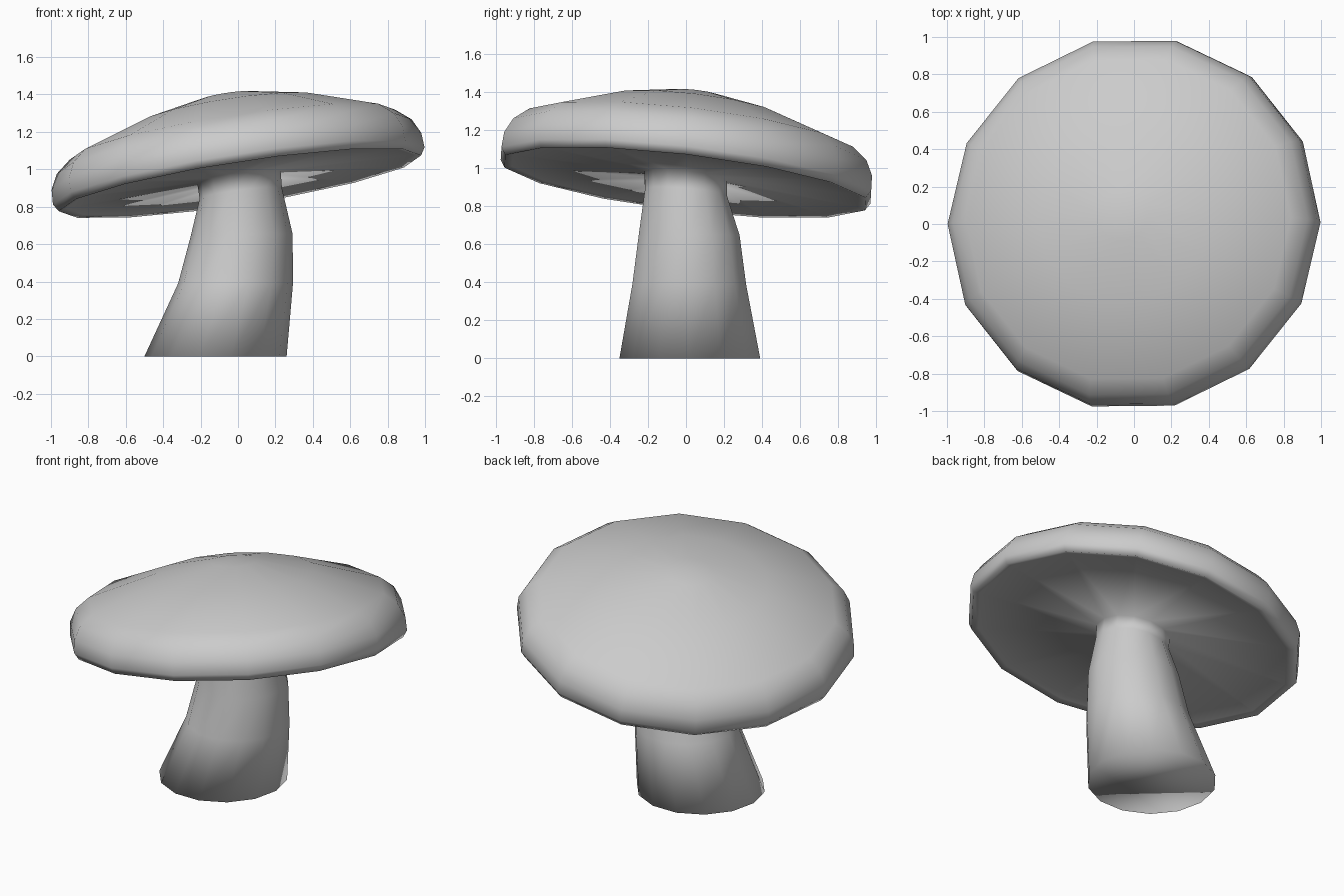
import bpy, bmesh, math
from mathutils import Vector, Quaternion

if "Cube" in bpy.data.objects:
    bpy.data.objects.remove(bpy.data.objects["Cube"])

SIDES = 14
UP = Vector((0, 0, 1))
TILT = UP.rotation_difference(Vector((-0.155, 0.12, 1)).normalized())
CAP_ORIGIN = Vector((0.01, -0.005, 0.925))

bm = bmesh.new()


def add_ring(center, radius, rot):
    return [bm.verts.new(center + rot @ Vector((radius * math.cos(a), radius * math.sin(a), 0)))
            for a in (2 * math.pi * i / SIDES for i in range(SIDES))]


def cap_point(h):
    return CAP_ORIGIN + TILT @ Vector((0, 0, h))


# Bent, tapering stem: centre, radius, share of the cap's tilt
stem = [((-0.12, 0.02, 0.0), 0.38, 0.0),
        ((-0.013, 0.017, 0.39), 0.307, 0.0),
        ((0.02, 0.017, 0.65), 0.272, 0.1),
        ((0.015, 0.0, 0.87), 0.222, 0.8)]
rings = [add_ring(Vector(c), r, Quaternion().slerp(TILT, t)) for c, r, t in stem]

# Tilted cap: radius and height from the neck, out under the rim and over the dome
cap = [(0.225, 0.03), (0.94, 0.01), (0.98, 0.0), (1.005, 0.04), (1.0, 0.12),
       (0.96, 0.2), (0.88, 0.265), (0.47, 0.405), (0.14, 0.476)]
rings += [add_ring(cap_point(h), r, TILT) for r, h in cap]

# Skin all rings, then close the base and the top
for low, high in zip(rings, rings[1:]):
    for i in range(SIDES):
        j = (i + 1) % SIDES
        bm.faces.new((low[i], low[j], high[j], high[i]))
bm.faces.new(rings[0][::-1])
apex = bm.verts.new(cap_point(0.486))
for i in range(SIDES):
    bm.faces.new((rings[-1][i], rings[-1][(i + 1) % SIDES], apex))

for f in bm.faces:
    f.smooth = True
mesh = bpy.data.meshes.new("mushroom")
bm.to_mesh(mesh)
bm.free()
bpy.context.collection.objects.link(bpy.data.objects.new("mushroom", mesh))
